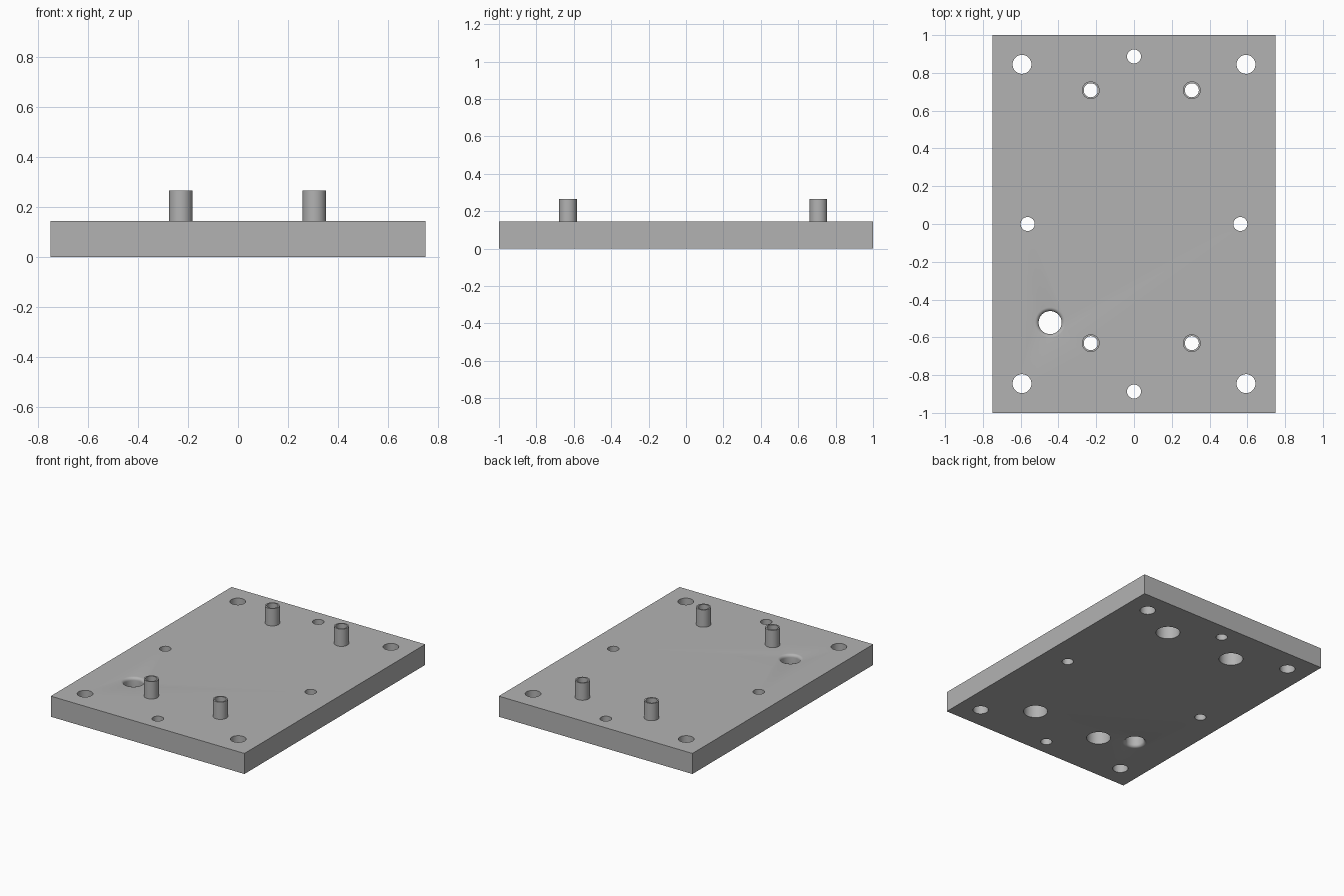
import bpy, bmesh
from math import cos, sin, pi, radians

cube = bpy.data.objects.get("Cube")
if cube:
    bpy.data.objects.remove(cube, do_unlink=True)

WIDTH, LENGTH, THICK, POST_TOP = 1.5, 2.0, 0.144, 0.265
POST_R, BORE_R, COUNTERBORE_R, COUNTERBORE_TOP = 0.047, 0.037, 0.078, 0.1
SEGMENTS = 48

grey = bpy.data.materials.new("plain grey")
grey.use_nodes = True
COLOUR = (0.45, 0.45, 0.45, 1)
grey.diffuse_color = COLOUR
grey.node_tree.nodes["Principled BSDF"].inputs["Base Color"].default_value = COLOUR


def lathe(bm, profile, centre, caps=False):
    """Spin (radius, z) points around a vertical axis."""
    rings = []
    for r, z in profile:
        rings.append([bm.verts.new((centre[0] + r * cos(2 * pi * i / SEGMENTS),
                                    centre[1] + r * sin(2 * pi * i / SEGMENTS), z))
                      for i in range(SEGMENTS)])
    for a, b in zip(rings, rings[1:]):
        for i in range(SEGMENTS):
            j = (i + 1) % SEGMENTS
            bm.faces.new((a[i], a[j], b[j], b[i]))
    if caps:
        bm.faces.new(rings[0][::-1])
        bm.faces.new(rings[-1])


def make_object(name, bm):
    mesh = bpy.data.meshes.new(name)
    bm.to_mesh(mesh)
    bm.free()
    mesh.materials.append(grey)
    obj = bpy.data.objects.new(name, mesh)
    bpy.context.collection.objects.link(obj)
    return obj


def smooth(obj):
    bpy.ops.object.select_all(action='DESELECT')
    obj.select_set(True)
    bpy.context.view_layer.objects.active = obj
    bpy.ops.object.shade_smooth_by_angle(angle=radians(35))


# Base plate
bm = bmesh.new()
bmesh.ops.create_cube(bm, size=1)
bmesh.ops.scale(bm, vec=(WIDTH, LENGTH, THICK), verts=bm.verts)
bmesh.ops.translate(bm, vec=(0, 0, THICK / 2), verts=bm.verts)
plate = make_object("base_plate", bm)

# Hole cutter: corner holes and edge holes
LOW, HIGH = -0.05, THICK + 0.05
bm = bmesh.new()
corners = [(x, y) for x in (-0.593, 0.593) for y in (-0.845, 0.845)]
edges = [(-0.563, 0), (0.563, 0), (0, -0.887), (0, 0.887)]
for radius, places in ((0.05, corners), (0.037, edges)):
    for place in places:
        lathe(bm, [(radius, LOW), (radius, HIGH)], place, caps=True)

# Stepped bores under the posts
posts = [(x, y) for x in (-0.229, 0.306) for y in (-0.631, 0.708)]
for place in posts:
    lathe(bm, [(COUNTERBORE_R, LOW), (COUNTERBORE_R, COUNTERBORE_TOP),
               (BORE_R, COUNTERBORE_TOP), (BORE_R, HIGH)], place, caps=True)

# Cable hole with rounded rims
HOLE_R, RIM = 0.061, 0.02
steps = [radians(90 * i / 6) for i in range(7)]
lower = [(HOLE_R + RIM - RIM * sin(a), RIM - RIM * cos(a)) for a in steps]
upper = [(r, THICK - z) for r, z in reversed(lower)]
wide = HOLE_R + RIM
lathe(bm, [(wide, LOW)] + lower + upper + [(wide, HIGH)], (-0.444, -0.522), caps=True)
cutter = make_object("hole_cutter", bm)
cutter.hide_render = True

cut = plate.modifiers.new("holes", 'BOOLEAN')
cut.operation = 'DIFFERENCE'
cut.solver = 'EXACT'
cut.object = cutter
bpy.context.view_layer.objects.active = plate
bpy.ops.object.modifier_apply(modifier=cut.name)
bpy.data.objects.remove(cutter, do_unlink=True)
smooth(plate)

# Hollow standoff posts
for i, place in enumerate(posts):
    bm = bmesh.new()
    lathe(bm, [(POST_R, THICK), (POST_R, POST_TOP), (BORE_R, POST_TOP), (BORE_R, THICK)], place)
    smooth(make_object(f"standoff_post_{i + 1}", bm))
